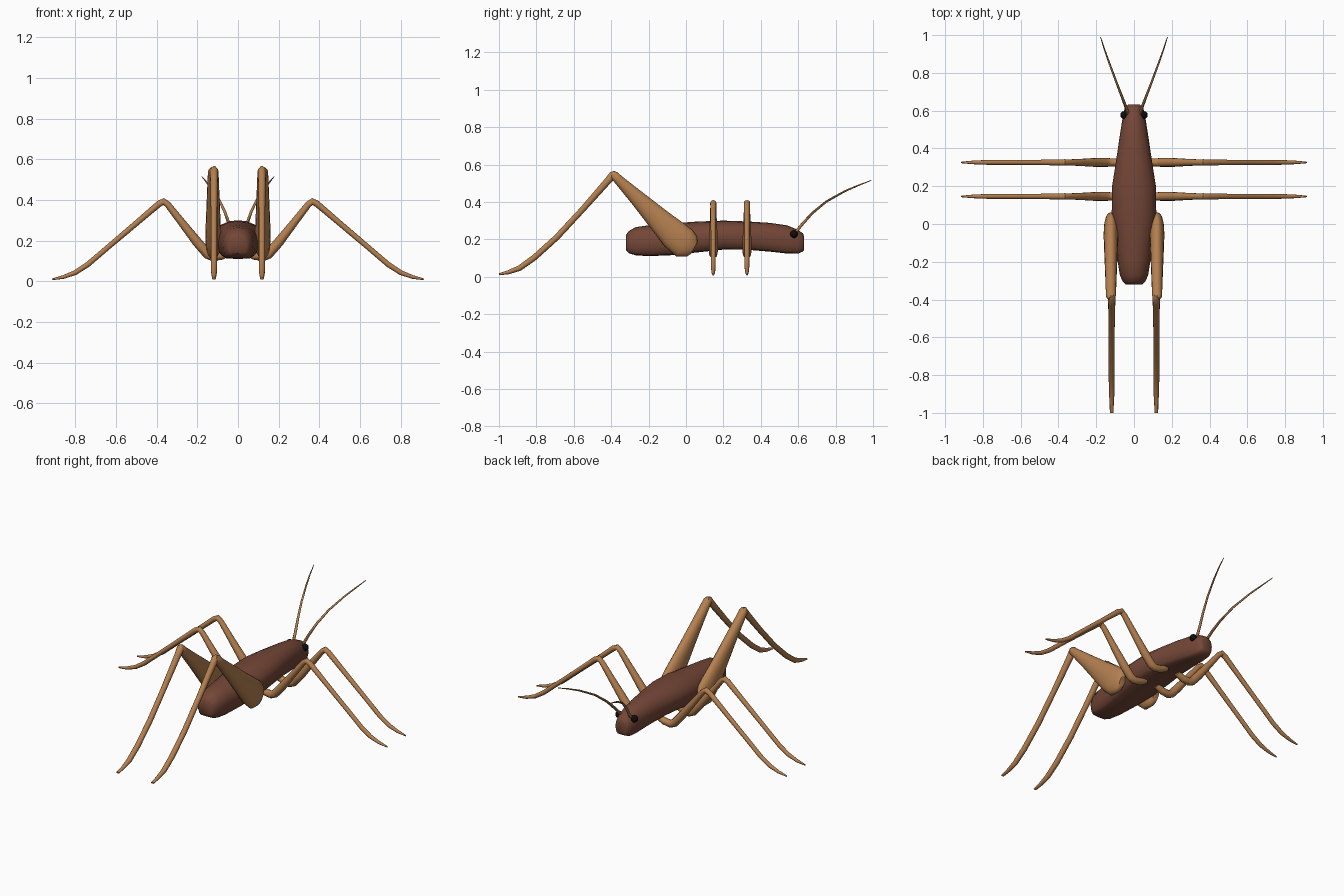
import bpy, bmesh, math
from mathutils import Vector

if "Cube" in bpy.data.objects:
    bpy.data.objects.remove(bpy.data.objects["Cube"])


def material(name, rgb):
    m = bpy.data.materials.new(name)
    m.diffuse_color = (*rgb, 1)
    m.use_nodes = True
    m.node_tree.nodes["Principled BSDF"].inputs["Base Color"].default_value = m.diffuse_color
    return m


BROWN = material("red brown", (0.175, 0.062, 0.038))
TAN = material("tan", (0.46, 0.215, 0.08))
BLACK = material("black", (0.004, 0.004, 0.004))


def finish(name, bm, mat, mirror=False, angle=45):
    """Turn a bmesh into a smooth-shaded object, optionally mirrored in x."""
    bmesh.ops.recalc_face_normals(bm, faces=bm.faces)
    me = bpy.data.meshes.new(name)
    bm.to_mesh(me)
    bm.free()
    me.materials.append(mat)
    ob = bpy.data.objects.new(name, me)
    bpy.context.collection.objects.link(ob)
    bpy.ops.object.select_all(action='DESELECT')
    ob.select_set(True)
    bpy.context.view_layer.objects.active = ob
    bpy.ops.object.shade_smooth_by_angle(angle=math.radians(angle))
    if mirror:
        mod = ob.modifiers.new("mirror", 'MIRROR')
        mod.use_clip = False
        mod.use_mirror_merge = False
    return ob


def loft(rings):
    """Skin a list of rings and cap both ends."""
    bm = bmesh.new()
    rows = [[bm.verts.new(p) for p in ring] for ring in rings]
    n = len(rows[0])
    for a, b in zip(rows, rows[1:]):
        for i in range(n):
            j = (i + 1) % n
            bm.faces.new((a[i], a[j], b[j], b[i]))
    bm.faces.new(rows[0])
    bm.faces.new(rows[-1])
    return bm


def tube(path, side, n=12):
    """Tapered limb; each path entry is (point, in-plane radius, sideways radius)."""
    pts = [Vector(p[0]) for p in path]
    side = Vector(side)
    rings = []
    for i, (_, r, s) in enumerate(path):
        d0 = (pts[i] - pts[max(i - 1, 0)]).normalized()
        d1 = (pts[min(i + 1, len(pts) - 1)] - pts[i]).normalized()
        up = (d0 + d1).cross(side).normalized()
        rings.append([pts[i] + up * r * math.cos(2 * math.pi * k / n)
                      + side * s * math.sin(2 * math.pi * k / n) for k in range(n)])
    return loft(rings)


# Body: domed section with a flat belly, (y, half width, bottom, top)
half = [(0.38, 0.94), (0.72, 0.72), (0.93, 0.38), (1, 0),
        (0.96, -0.45), (0.84, -0.82), (0.66, -0.97)]
section = [(0, 1)] + half + [(0, -1)] + [(-x, z) for x, z in reversed(half)]
stations = [(-0.32, 0.045, 0.14, 0.225), (-0.305, 0.06, 0.125, 0.245),
            (-0.27, 0.075, 0.115, 0.265), (-0.2, 0.086, 0.11, 0.275),
            (-0.08, 0.1, 0.115, 0.285), (0.06, 0.118, 0.13, 0.295),
            (0.2, 0.116, 0.145, 0.3), (0.32, 0.097, 0.145, 0.296),
            (0.45, 0.078, 0.134, 0.288), (0.54, 0.064, 0.124, 0.275),
            (0.6, 0.053, 0.124, 0.25), (0.625, 0.042, 0.135, 0.232),
            (0.632, 0.03, 0.145, 0.215)]
body = loft([[(x * w, y, (lo + hi) / 2 + z * (hi - lo) / 2) for x, z in section]
             for y, w, lo, hi in stations])
finish("body", body, BROWN)

# Hind thighs: broad at the hip, narrow at the knee (y, z, height, width)
thigh = [(0.045, 0.155, 0.035, 0.018), (0.03, 0.163, 0.062, 0.028),
         (-0.01, 0.18, 0.083, 0.037), (-0.06, 0.222, 0.08, 0.039),
         (-0.14, 0.3, 0.064, 0.036), (-0.26, 0.42, 0.042, 0.031),
         (-0.36, 0.518, 0.026, 0.027), (-0.385, 0.543, 0.024, 0.025),
         (-0.397, 0.556, 0.012, 0.014)]
finish("hind_thigh", tube([((0.122, y, z), r, s) for y, z, r, s in thigh],
                          (1, 0, 0), 16), TAN, True)

# Hind shins
shin = [(-0.375, 0.56, 0.01), (-0.39, 0.545, 0.021), (-0.42, 0.51, 0.019),
        (-0.55, 0.363, 0.016), (-0.69, 0.212, 0.016), (-0.81, 0.103, 0.016),
        (-0.89, 0.046, 0.015), (-0.95, 0.024, 0.011), (-1.0, 0.013, 0.005)]
finish("hind_shin", tube([((0.118, y, z), r, max(r, 0.01)) for y, z, r in shin],
                         (1, 0, 0)), TAN, True)

# Front and middle legs (x, z, radius)
leg = [(0.04, 0.145, 0.018), (0.08, 0.127, 0.021), (0.125, 0.121, 0.022),
       (0.15, 0.134, 0.024), (0.2, 0.192, 0.024), (0.28, 0.294, 0.019),
       (0.345, 0.377, 0.016), (0.366, 0.393, 0.017), (0.39, 0.38, 0.016),
       (0.5, 0.286, 0.014), (0.63, 0.176, 0.013), (0.74, 0.082, 0.013),
       (0.8, 0.043, 0.012), (0.86, 0.021, 0.009), (0.914, 0.01, 0.004)]
for name, y in (("middle_leg", 0.146), ("front_leg", 0.326)):
    finish(name, tube([((x, y, z), r, r) for x, z, r in leg], (0, 1, 0)), TAN, True)

# Antennae
feeler = [(0.03, 0.575, 0.225, 0.009), (0.045, 0.625, 0.285, 0.008),
          (0.064, 0.675, 0.34, 0.007), (0.093, 0.75, 0.402, 0.006),
          (0.13, 0.85, 0.458, 0.005), (0.155, 0.92, 0.488, 0.004),
          (0.177, 0.99, 0.515, 0.002)]
finish("antenna", tube([((x, y, z), r, r) for x, y, z, r in feeler],
                       (0.93, -0.37, 0), 8), TAN, True)

# Eyes
eye = bmesh.new()
bmesh.ops.create_uvsphere(eye, u_segments=12, v_segments=8, radius=0.021)
bmesh.ops.translate(eye, verts=eye.verts, vec=(0.052, 0.577, 0.228))
finish("eye", eye, BLACK, True)
